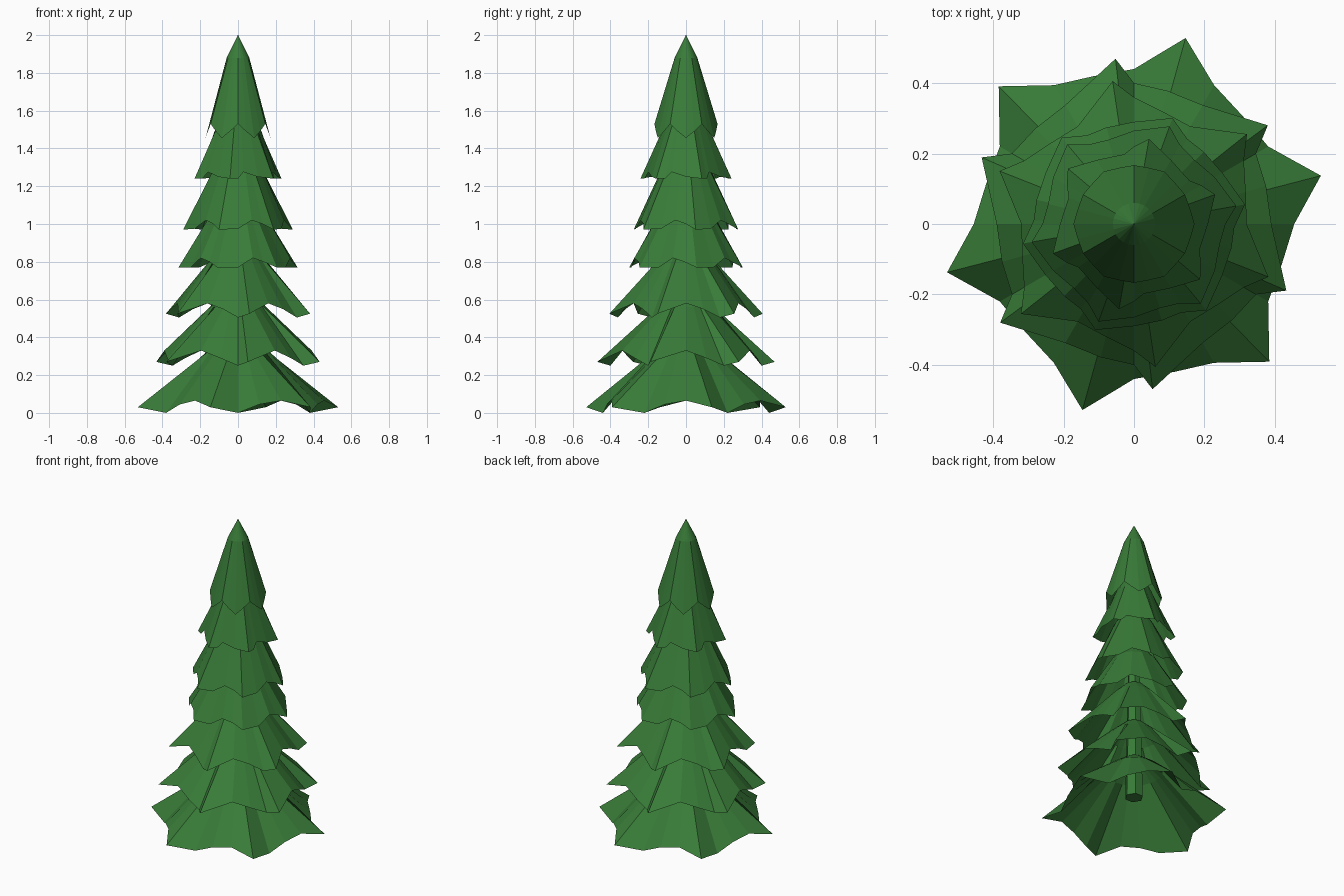
import bpy
from math import sin, cos, radians

if "Cube" in bpy.data.objects:
    bpy.data.objects.remove(bpy.data.objects["Cube"])

green = bpy.data.materials.new("needle_green")
green.diffuse_color = (0.04, 0.2, 0.04, 1)
green.use_nodes = True
green.node_tree.nodes["Principled BSDF"].inputs["Base Color"].default_value = green.diffuse_color


def make_mesh(name, verts, faces):
    mesh = bpy.data.meshes.new(name)
    mesh.from_pydata(verts, [], faces)
    mesh.materials.append(green)
    obj = bpy.data.objects.new(name, mesh)
    bpy.context.collection.objects.link(obj)
    return obj


def ring(pattern):
    """Repeat a 60 degree pattern of (angle, radius, height) six times."""
    return [(r * cos(radians(a + 60 * k)), r * sin(radians(a + 60 * k)), z)
            for k in range(6) for a, r, z in pattern]


def skirt(name, hem, upper):
    """Open jagged skirt from its hem up through (radius, height) rings."""
    n = 6 * len(hem)
    verts = ring(hem)
    for r, z in upper:
        verts += ring([(a, r, z) for a, _, _ in hem])
    faces = [(l * n + i, l * n + (i + 1) % n, (l + 1) * n + (i + 1) % n, (l + 1) * n + i)
             for l in range(len(upper)) for i in range(n)]
    return make_mesh(name, verts, faces)


# Branch tiers, bottom to top: hem pattern over 60 degrees, then the upper rings
tiers = [
    ([(0, .455, .065), (14.5, .548, .03), (30, .44, .0), (45, .435, .045)],
     [(.17, .32), (.06, .40)]),
    ([(0, .39, .33), (16, .39, .29), (30, .40, .25), (36.4, .472, .27)],
     [(.15, .56), (.06, .64)]),
    ([(0, .32, .58), (16, .33, .55), (30, .36, .505), (38.5, .41, .525)],
     [(.13, .83), (.06, .90)]),
    ([(-2, .285, .80), (10, .32, .77), (30, .29, .77), (46, .285, .82)],
     [(.14, 1.06), (.06, 1.15)]),
    ([(0, .26, 1.0), (10, .295, .97), (30, .265, .975), (47, .25, 1.02)],
     [(.12, 1.31), (.06, 1.40)]),
    ([(0, .21, 1.25), (20, .245, 1.24), (30, .22, 1.24), (38, .20, 1.275)],
     [(.11, 1.53), (.05, 1.65)]),
]
for i, (hem, upper) in enumerate(tiers):
    skirt(f"branch_tier_{i + 1}", hem, upper)

# Pointed crown
crown_hem = [(0, .172, 1.455), (15, .165, 1.49), (30, .167, 1.53), (45, .165, 1.49)]
skirt("crown_tier", crown_hem, [(.06, 1.88), (.001, 2.0)])

# Hidden trunk
trunk_ring = [(0, .055, 0)]
n = 6
low = [(x, y, .14) for x, y, _ in ring(trunk_ring)]
high = [(x * .4, y * .4, 1.8) for x, y, _ in ring(trunk_ring)]
make_mesh("trunk", low + high,
          [tuple(reversed(range(n))), tuple(range(n, 2 * n))]
          + [(i, (i + 1) % n, n + (i + 1) % n, n + i) for i in range(n)])
